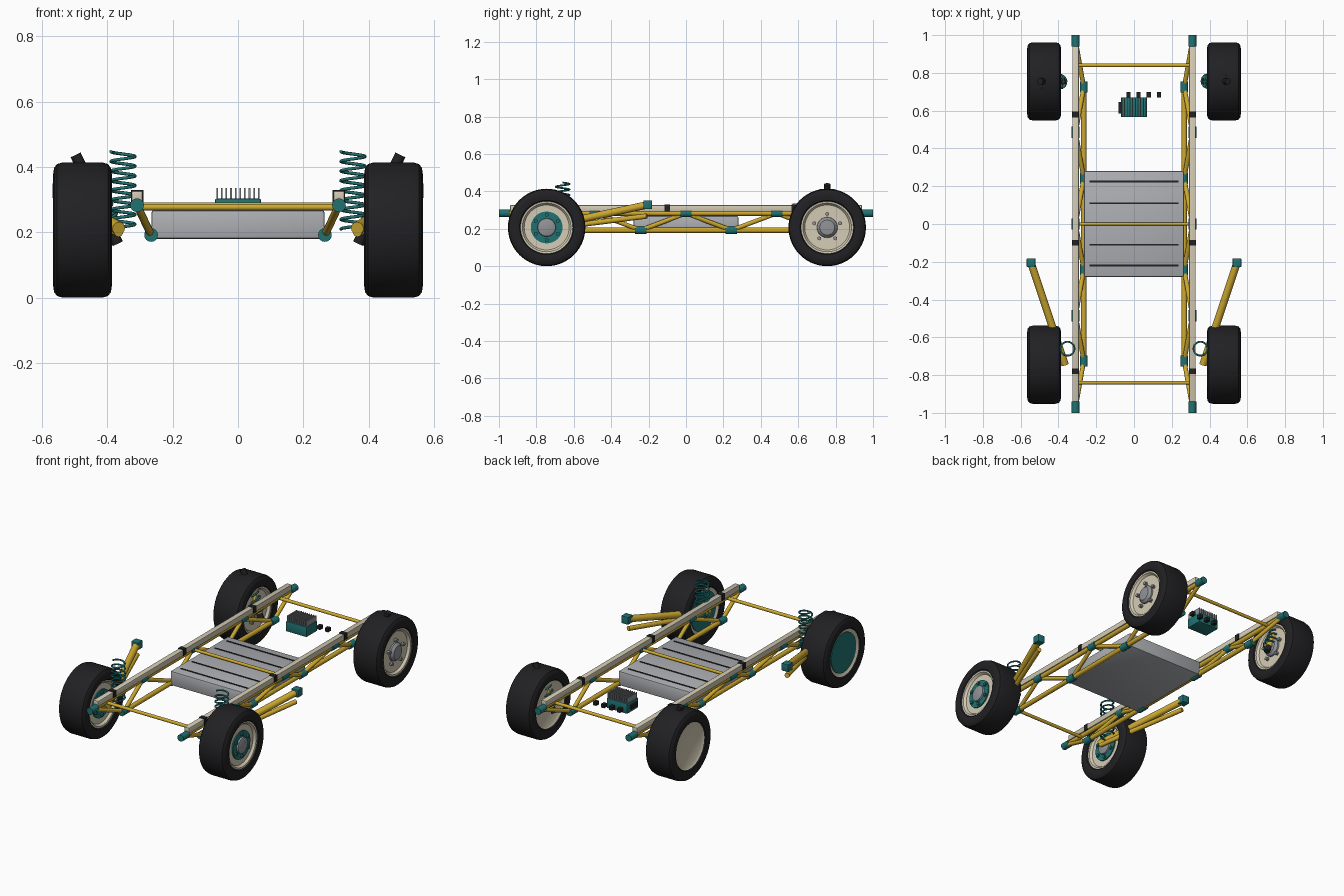
import bpy, bmesh, math
from mathutils import Vector, Matrix

if "Cube" in bpy.data.objects:
    bpy.data.objects.remove(bpy.data.objects["Cube"])


def mat(name, rgb):
    m = bpy.data.materials.new(name)
    m.diffuse_color = (*rgb, 1)
    m.use_nodes = True
    m.node_tree.nodes["Principled BSDF"].inputs["Base Color"].default_value = m.diffuse_color
    return m


YELLOW = mat("yellow", (0.62, 0.40, 0.03))
TEAL = mat("teal", (0.015, 0.17, 0.17))
CREAM = mat("cream", (0.66, 0.60, 0.46))
BLACK = mat("black", (0.015, 0.015, 0.017))
GREY = mat("grey", (0.28, 0.29, 0.31))
SILVER = mat("silver", (0.42, 0.43, 0.45))


def finish(name, bm, material, angle=35):
    bmesh.ops.recalc_face_normals(bm, faces=bm.faces[:])
    me = bpy.data.meshes.new(name)
    bm.to_mesh(me)
    bm.free()
    ob = bpy.data.objects.new(name, me)
    bpy.context.collection.objects.link(ob)
    me.materials.append(material)
    bpy.ops.object.select_all(action='DESELECT')
    ob.select_set(True)
    bpy.context.view_layer.objects.active = ob
    bpy.ops.object.shade_smooth_by_angle(angle=math.radians(angle))
    return ob


def tube(name, a, b, r, material, sides=16):
    """Capped cylinder from point a to point b."""
    a, b = Vector(a), Vector(b)
    d = b - a
    m = Matrix.Translation((a + b) / 2) @ d.to_track_quat('Z', 'Y').to_matrix().to_4x4()
    bm = bmesh.new()
    bmesh.ops.create_cone(bm, cap_ends=True, segments=sides, radius1=r, radius2=r,
                          depth=d.length, matrix=m)
    return finish(name, bm, material)


def box(name, c, size, material, bevel=0.0, rot=Matrix()):
    bm = bmesh.new()
    bmesh.ops.create_cube(bm, size=1, matrix=Matrix.Translation(c) @ rot @ Matrix.Diagonal((*size, 1)))
    if bevel:
        bmesh.ops.bevel(bm, geom=bm.edges[:], offset=bevel, segments=2, affect='EDGES', profile=0.5)
    return finish(name, bm, material)


def lathe(name, profile, centre, material, steps=56):
    """Spin (x, radius) profile about an axis along x."""
    bm = bmesh.new()
    vs = [bm.verts.new((x, 0, r)) for x, r in profile]
    es = [bm.edges.new(p) for p in zip(vs, vs[1:])]
    bmesh.ops.spin(bm, geom=vs + es, cent=(0, 0, 0), axis=(1, 0, 0),
                   angle=math.tau, steps=steps)
    bmesh.ops.remove_doubles(bm, verts=bm.verts[:], dist=1e-5)
    bmesh.ops.translate(bm, verts=bm.verts[:], vec=centre)
    return finish(name, bm, material)


def spring(name, a, b, r, turns, wire, material):
    """Coil from a to b as a bevelled curve."""
    a, b = Vector(a), Vector(b)
    q = (b - a).to_track_quat('Z', 'Y')
    cu = bpy.data.curves.new(name, 'CURVE')
    cu.dimensions = '3D'
    cu.bevel_depth, cu.bevel_resolution, cu.use_fill_caps = wire, 2, True
    n = int(turns * 20)
    sp = cu.splines.new('POLY')
    sp.points.add(n)
    for i in range(n + 1):
        t = math.tau * turns * i / n
        p = a + q @ Vector((r * math.cos(t), r * math.sin(t), (b - a).length * i / n))
        sp.points[i].co = (*p, 1)
    cu.materials.append(material)
    bpy.context.collection.objects.link(bpy.data.objects.new(name, cu))


# Wheels: every wheel has its hub on the +x face and a plain disc on the -x face
TYRE = [(-0.078, 0.138), (-0.086, 0.145), (-0.09, 0.17), (-0.087, 0.19), (-0.078, 0.202),
        (-0.06, 0.207), (0.06, 0.207), (0.078, 0.202), (0.087, 0.19), (0.09, 0.17),
        (0.086, 0.145), (0.078, 0.138), (-0.078, 0.138)]
for side in (-1, 1):
    for end, y in (("front", -0.745), ("rear", 0.755)):
        front = end == "front"
        c = Vector((side * 0.476, y, 0.207))
        lathe(end + "_tyre", TYRE, c, BLACK)
        lathe(end + "_rim", [(-0.07, 0), (-0.07, 0.125), (-0.08, 0.14), (0.08, 0.14),
                             (0.078, 0.13), (0.064, 0.12), (0.06, 0)], c, CREAM)
        if front:
            lathe("front_hub_plate", [(0.055, 0.085), (0.07, 0.085), (0.07, 0)], c, TEAL)
            lathe("front_inner_disc", [(-0.065, 0.12), (-0.076, 0.12), (-0.076, 0)], c, TEAL)
            lathe("front_hub", [(0.065, 0.05), (0.08, 0.047), (0.086, 0.03), (0.086, 0)], c, GREY)
        else:
            lathe("rear_hub", [(0.055, 0.056), (0.07, 0.054), (0.084, 0.04), (0.088, 0)], c, GREY)
        n, br = (6, 0.068) if front else (5, 0.072)
        for i in range(n):
            t = math.tau * i / n + math.pi / 2
            p = c + Vector((0, br * math.cos(t), br * math.sin(t)))
            tube(end + "_lug", p + Vector((0.055, 0, 0)), p + Vector((0.08, 0, 0)), 0.011,
                 TEAL if front else GREY, 6)

# Side frames: rail, tubes, zigzag truss and joints
UP = [-0.97, -0.485, 0.0, 0.485, 0.97]
LOW = [-0.725, -0.242, 0.242, 0.725]
for s in (-1, 1):
    ux, lx, uz, lz = s * 0.309, s * 0.266, 0.283, 0.192
    box("side_rail", (ux, 0, 0.309), (0.033, 1.88, 0.034), CREAM, 0.003)
    for y in (-0.78, -0.10, 0.58):
        box("rail_strap", (ux, y, 0.31), (0.038, 0.03, 0.038), BLACK)
    tube("upper_tube", (ux, -0.98, uz), (ux, 0.98, uz), 0.014, YELLOW)
    tube("lower_tube", (lx, LOW[0], lz), (lx, LOW[-1], lz), 0.014, YELLOW)
    for i, y in enumerate(LOW):
        tube("truss_diagonal", (ux, UP[i], uz), (lx, y, lz), 0.012, YELLOW)
        tube("truss_diagonal", (lx, y, lz), (ux, UP[i + 1], uz), 0.012, YELLOW)
        tube("lower_joint", (lx, y - 0.03, lz), (lx, y + 0.03, lz), 0.021, TEAL)
    for y in UP:
        tube("upper_joint", (ux, y - 0.03, uz), (ux, y + 0.03, uz), 0.021, TEAL)

    # Front trailing arms with end blocks
    a, b = Vector((s * 0.545, -0.205, 0.328)), Vector((s * 0.365, -0.745, 0.212))
    rot = (b - a).to_track_quat('Z', 'Y').to_matrix().to_4x4()
    tube("upper_arm", a, b, 0.02, YELLOW)
    box("arm_end_block", a, (0.046, 0.046, 0.046), TEAL, 0.003)
    tube("lower_arm", (s * 0.54, -0.21, 0.268), (s * 0.365, -0.74, 0.2), 0.014, YELLOW)

    # Front coil springs
    spring("front_spring", (s * 0.352, -0.66, 0.21), (s * 0.352, -0.66, 0.447), 0.037, 8, 0.005, TEAL)

    # Rear tilted dampers with coil
    lo, hi = Vector((s * 0.368, 0.755, 0.165)), Vector((s * 0.497, 0.755, 0.437))
    tube("rear_damper_rod", lo, hi, 0.017, BLACK)
    tube("rear_damper_body", lo.lerp(hi, 0.12), lo.lerp(hi, 0.6), 0.022, YELLOW)
    spring("rear_spring", lo.lerp(hi, 0.15), lo.lerp(hi, 0.9), 0.036, 7, 0.005, TEAL)

# Cross bars
for y, z, r in ((-0.84, 0.277, 0.01), (0.0, 0.283, 0.009), (0.84, 0.277, 0.01)):
    tube("cross_bar", (-0.30, y, z), (0.30, y, z), r, YELLOW)

# Central battery pack with top grooves
box("battery_pack", (0, 0, 0.224), (0.53, 0.56, 0.088), SILVER, 0.008)
for y in (-0.22, -0.11, 0.11, 0.225):
    box("battery_strip", (0, y, 0.268), (0.47, 0.01, 0.005), BLACK)

# Controller with cooling fins and plugs
box("controller_case", (0, 0.618, 0.272), (0.14, 0.105, 0.062), TEAL, 0.004)
for i in range(10):
    box("cooling_fin", (-0.064 + i * 0.0142, 0.618, 0.319), (0.005, 0.098, 0.034), GREY)
box("side_plug", (-0.074, 0.615, 0.275), (0.014, 0.06, 0.025), BLACK)
for x in (-0.03, 0.024, 0.078, 0.132):
    box("rear_plug", (x, 0.685, 0.262), (0.022, 0.028, 0.022), BLACK)
